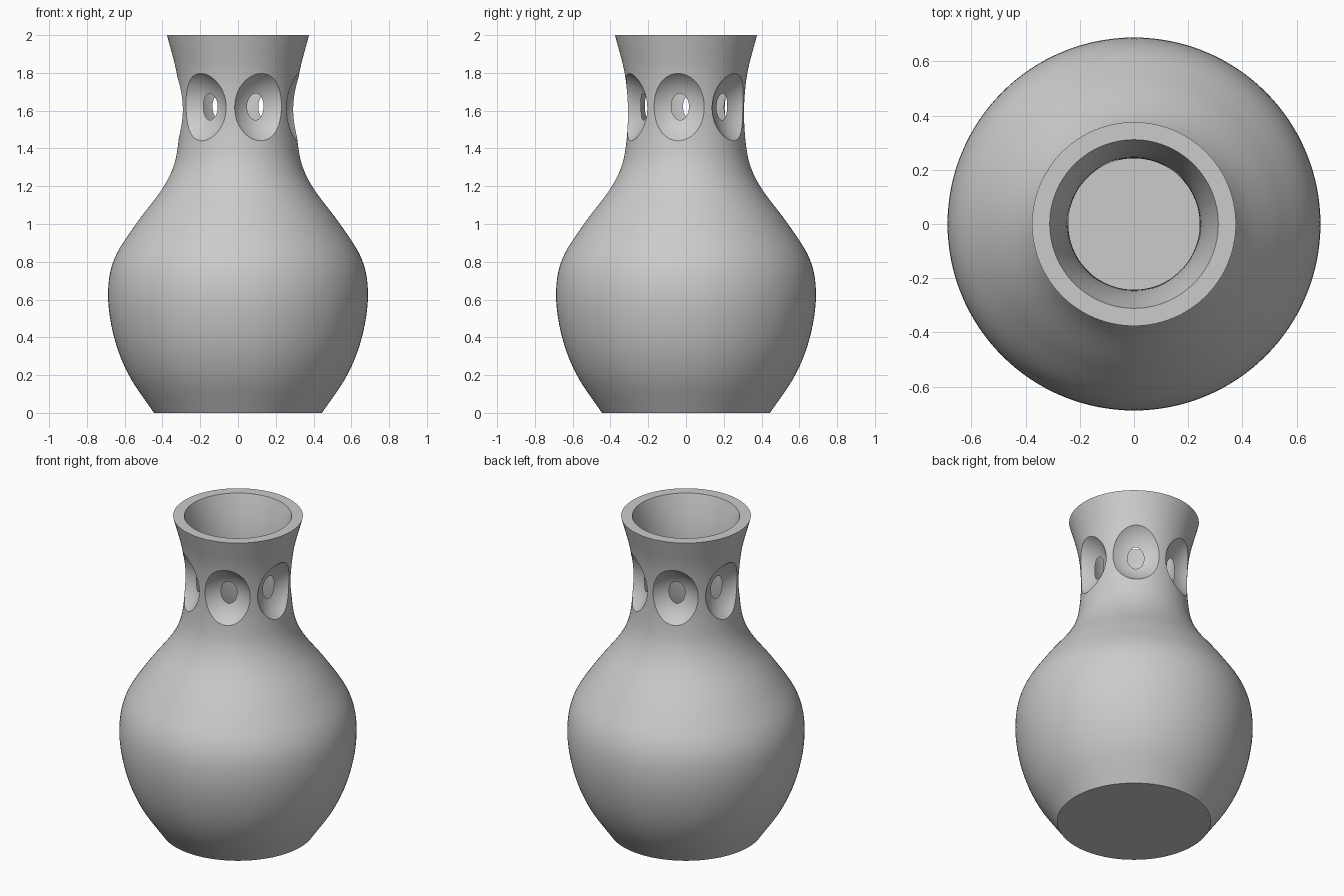
import bpy, bmesh, math
from mathutils import Vector

cube = bpy.data.objects.get("Cube")
if cube:
    bpy.data.objects.remove(cube, do_unlink=True)

WALL = 0.065
HOLES = 6
SEGMENTS = 128

# Grey clay colour
clay = bpy.data.materials.new("grey clay")
clay.use_nodes = True
clay.diffuse_color = (0.6, 0.6, 0.6, 1)
clay.node_tree.nodes["Principled BSDF"].inputs["Base Color"].default_value = (0.6, 0.6, 0.6, 1)


def smooth_path(points, steps=6):
    """Curve running through all the points."""
    p = [Vector(q) for q in points]
    p = [2 * p[0] - p[1]] + p + [2 * p[-1] - p[-2]]
    out = []
    for a, b, c, d in zip(p, p[1:], p[2:], p[3:]):
        for i in range(steps):
            t = i / steps
            out.append(b + (c - a) * t / 2 + (2 * a - 5 * b + 4 * c - d) * t**2 / 2
                       + (3 * b - a - 3 * c + d) * t**3 / 2)
    return out + [p[-2]]


# Outer wall as (radius, height), then the inner wall offset by the thickness
outer = smooth_path([(0.445, 0), (0.578, 0.2), (0.656, 0.4), (0.688, 0.62), (0.657, 0.81),
                     (0.54, 1.0), (0.405, 1.18), (0.34, 1.31), (0.314, 1.45),
                     (0.308, 1.62), (0.325, 1.8), (0.376, 2)])
inner = []
for before, here, after in zip(outer, outer[1:], outer[2:]):
    along = (after - before).normalized()
    q = here + Vector((-along.y, along.x)) * WALL
    if WALL + 0.01 < q.y < 1.98:
        inner.append(q)
floor_edge = Vector((inner[0].x - 0.005, WALL))
profile = ([Vector((0, 0))] + outer + [Vector((0.376 - WALL, 2))]
           + inner[::-1] + [floor_edge, Vector((0, WALL))])

# Vase body, turned around the vertical axis
bm = bmesh.new()
verts = [bm.verts.new((q.x, 0, q.y)) for q in profile]
edges = [bm.edges.new(pair) for pair in zip(verts, verts[1:])]
bmesh.ops.spin(bm, geom=verts + edges, cent=(0, 0, 0), axis=(0, 0, 1),
               angle=math.tau, steps=SEGMENTS, use_merge=True)
bmesh.ops.remove_doubles(bm, verts=bm.verts, dist=0.0001)
bmesh.ops.recalc_face_normals(bm, faces=bm.faces)
mesh = bpy.data.meshes.new("vase")
bm.to_mesh(mesh)
bm.free()
mesh.materials.append(clay)
vase = bpy.data.objects.new("vase", mesh)
bpy.context.collection.objects.link(vase)

# Round dimples that break through the neck
cutters = []
for i in range(HOLES):
    angle = math.radians(-7.5) + math.tau * i / HOLES
    bpy.ops.mesh.primitive_uv_sphere_add(
        segments=64, ring_count=32, radius=0.227, rotation=(0, 0, angle),
        location=(0.46 * math.cos(angle), 0.46 * math.sin(angle), 1.615))
    cutter = bpy.context.object
    cutter.name = "dimple_cutter"
    cutter.hide_render = True
    cutter.data.materials.append(clay)
    cutters.append(cutter)
    cut = vase.modifiers.new("dimple", "BOOLEAN")
    cut.operation = "DIFFERENCE"
    cut.solver = "EXACT"
    cut.object = cutter

bpy.ops.object.select_all(action="DESELECT")
vase.select_set(True)
bpy.context.view_layer.objects.active = vase
for name in [m.name for m in vase.modifiers]:
    bpy.ops.object.modifier_apply(modifier=name)
for cutter in cutters:
    bpy.data.objects.remove(cutter, do_unlink=True)
bpy.ops.object.shade_smooth_by_angle(angle=math.radians(30))
